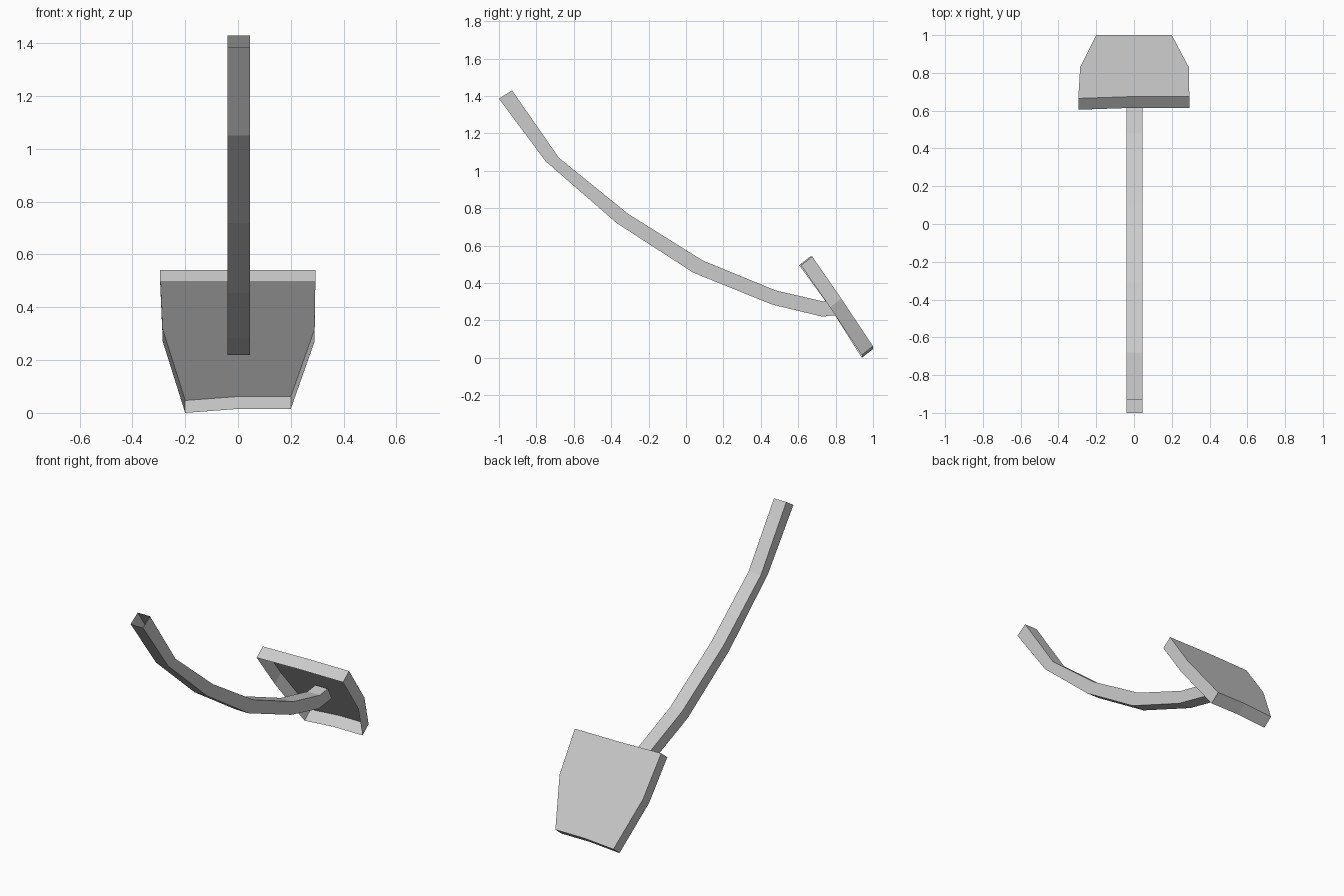
import bpy, bmesh
from mathutils import Vector

default = bpy.data.objects.get("Cube")
if default:
    bpy.data.objects.remove(default, do_unlink=True)

grey = bpy.data.materials.new("light_grey")
grey.use_nodes = True
colour = (0.6, 0.6, 0.6, 1)
grey.diffuse_color = colour
grey.node_tree.nodes["Principled BSDF"].inputs["Base Color"].default_value = colour


def loft(name, rings, cap_last=False):
    """Skin closed rings of points, optionally capping the last ring."""
    bm = bmesh.new()
    loops = [[bm.verts.new(p) for p in ring] for ring in rings]
    for a, b in zip(loops, loops[1:]):
        for i in range(len(a)):
            j = (i + 1) % len(a)
            bm.faces.new((a[i], a[j], b[j], b[i]))
    if cap_last:
        bm.faces.new(loops[-1])
    bmesh.ops.recalc_face_normals(bm, faces=bm.faces)
    # Open shells: make sure the topmost-facing skin points outwards
    centre = sum((v.co for v in bm.verts), Vector()) / len(bm.verts)
    facing = sum((f.calc_center_median() - centre).dot(f.normal) * f.calc_area()
                 for f in bm.faces)
    if facing < 0:
        bmesh.ops.reverse_faces(bm, faces=bm.faces)
    mesh = bpy.data.meshes.new(name)
    bm.to_mesh(mesh)
    bm.free()
    mesh.materials.append(grey)
    obj = bpy.data.objects.new(name, mesh)
    bpy.context.collection.objects.link(obj)
    return obj


# Handle: square tube, open at the grip; upper and lower edges as (y, z)
upper = [(-.93, 1.43), (-.68, 1.07), (-.31, .77), (.09, .52), (.48, .36), (.74, .3), (.82, .31)]
lower = [(-1, 1.385), (-.75, 1.05), (-.37, .72), (.04, .455), (.46, .285), (.73, .22), (.86, .235)]
left, right = .045, -.04
loft("handle", [[(right, *u), (left, *u), (left, *d), (right, *d)]
                for u, d in zip(upper, lower)])

# Blade: slightly uneven tray, open towards the handle, closed at the back
rim = [(-.295, .605, .495), (0, .615, .495), (.293, .615, .495), (.29, .77, .27),
       (.2, .94, .015), (0, .94, .015), (-.2, .94, 0), (-.285, .77, .27)]
depth = Vector((0, .06, .047))
loft("blade", [rim, [Vector(p) + depth for p in rim]], cap_last=True)
